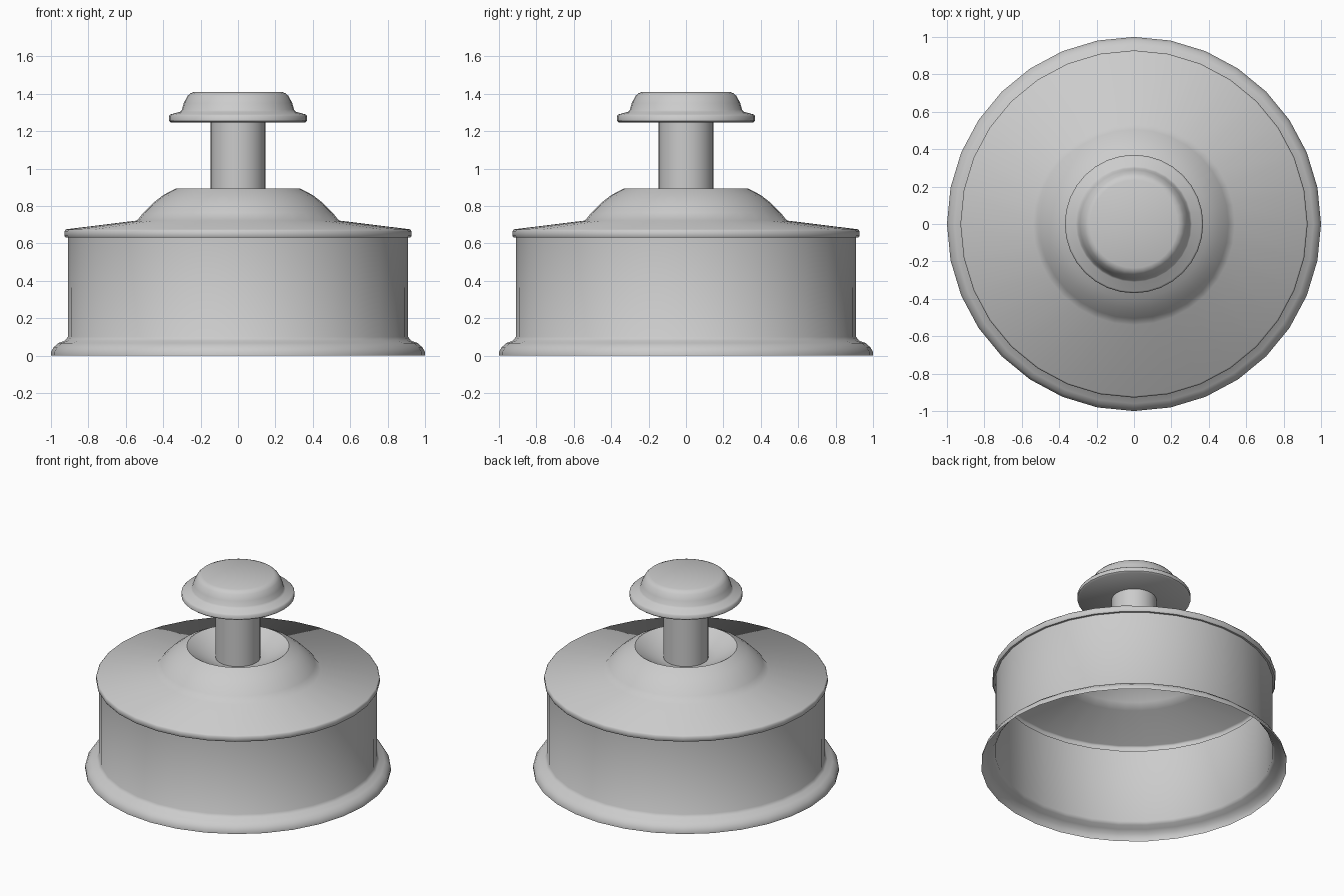
import bpy, bmesh, math

if "Cube" in bpy.data.objects:
    bpy.data.objects.remove(bpy.data.objects["Cube"])

SIDES = 32


def lathe(name, profile, angle=35):
    """Revolve (radius, height) points about z; radius 0 closes to a pole."""
    bm = bmesh.new()
    rings = []
    for r, z in profile:
        if r == 0:
            rings.append([bm.verts.new((0, 0, z))] * SIDES)
        else:
            rings.append([bm.verts.new((r * math.cos(math.tau * i / SIDES),
                                        r * math.sin(math.tau * i / SIDES), z))
                          for i in range(SIDES)])
    for a, b in zip(rings, rings[1:]):
        for i in range(SIDES):
            j = (i + 1) % SIDES
            bm.faces.new(list(dict.fromkeys((a[i], a[j], b[j], b[i]))))
    mesh = bpy.data.meshes.new(name)
    bm.to_mesh(mesh)
    bm.free()
    ob = bpy.data.objects.new(name, mesh)
    bpy.context.collection.objects.link(ob)
    bpy.ops.object.select_all(action='DESELECT')
    ob.select_set(True)
    bpy.context.view_layer.objects.active = ob
    bpy.ops.object.shade_smooth_by_angle(angle=math.radians(angle))
    return ob


# Open-bottomed drum with a flared foot
lathe("drum_body", [(1.0, 0.0), (1.0, 0.02), (0.985, 0.045), (0.96, 0.067),
                    (0.925, 0.08), (0.91, 0.10), (0.908, 0.63)], 60)

# Lid shell: rounded rim, shallow slope, dome and central hollow
lathe("lid", [(0.908, 0.63), (0.922, 0.63), (0.928, 0.64), (0.928, 0.665),
              (0.92, 0.675), (0.54, 0.722), (0.505, 0.765), (0.455, 0.815),
              (0.40, 0.858), (0.335, 0.892), (0.27, 0.853), (0.20, 0.822),
              (0.145, 0.81), (0, 0.805)], 50)

# Stem
lathe("stem", [(0.147, 0.807), (0.147, 1.25)])

# Knob: brim with a rounded cap on top
lathe("knob", [(0, 1.247), (0.36, 1.247), (0.37, 1.255), (0.37, 1.28),
               (0.36, 1.29), (0.31, 1.303), (0.30, 1.315), (0.29, 1.35),
               (0.27, 1.388), (0.255, 1.402), (0.235, 1.41), (0, 1.41)], 50)
